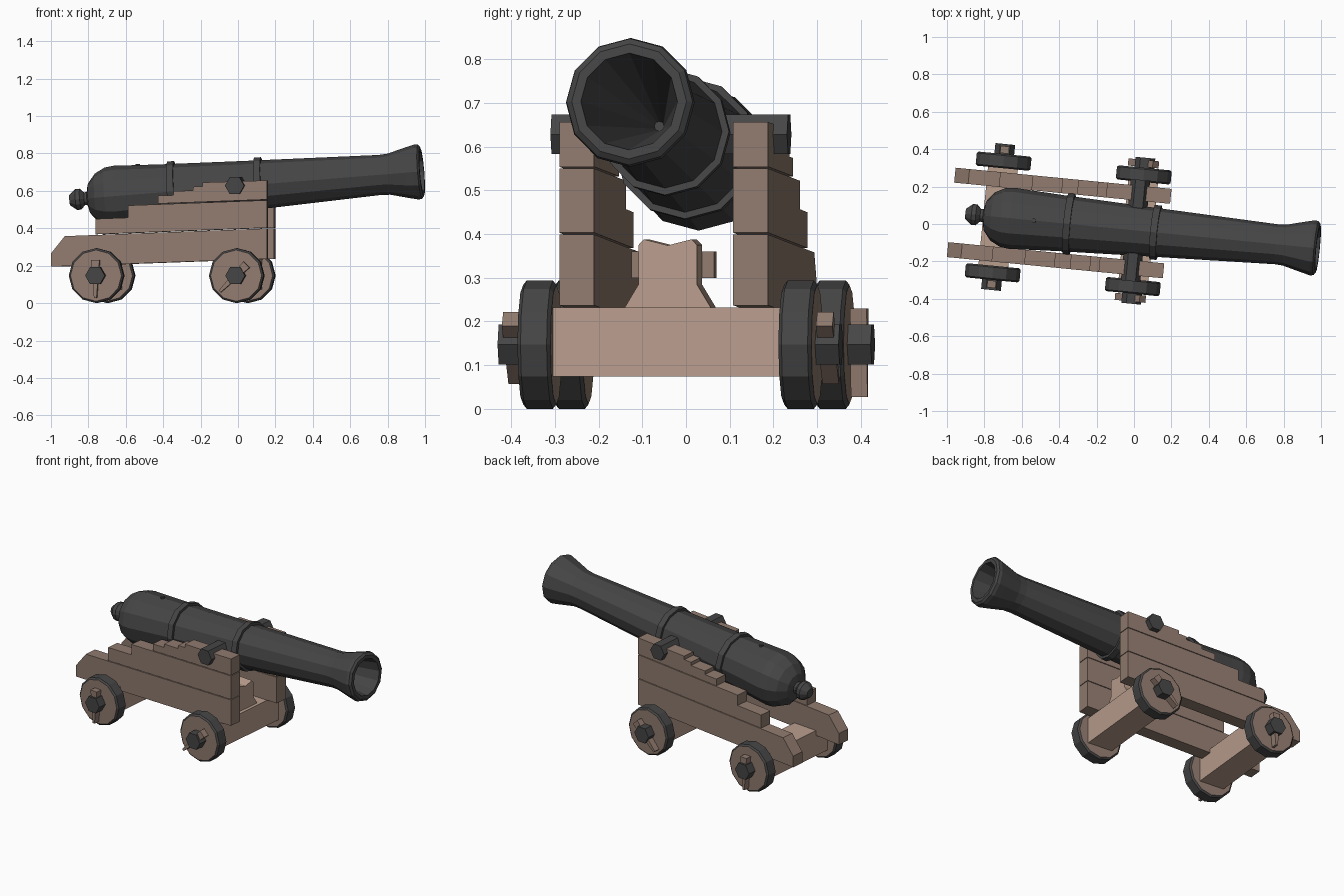
import bpy, bmesh
from math import radians, cos, sin, tau
from mathutils import Matrix

cube = bpy.data.objects.get("Cube")
if cube:
    bpy.data.objects.remove(cube)


def material(name, rgb):
    m = bpy.data.materials.new(name)
    m.use_nodes = True
    m.diffuse_color = (*rgb, 1)
    m.node_tree.nodes["Principled BSDF"].inputs["Base Color"].default_value = (*rgb, 1)
    return m


IRON = material("dark_iron", (0.06, 0.06, 0.06))
WOOD = material("brown_wood", (0.285, 0.2, 0.16))
PALE = material("pale_wood", (0.49, 0.345, 0.27))

# The whole gun is turned slightly on its stand; origin is the front axle
BASE = Matrix.Translation((0.023, -0.036, 0)) @ Matrix.Rotation(radians(-5.6), 4, 'Z')
SIDEWAYS = Matrix.Rotation(radians(90), 4, 'Z')
AXLE_Z = 0.147
FRONT, REAR = 0.0, -0.753


def at(x=0, y=0, z=0):
    return Matrix.Translation((x, y, z))


def finish(name, bm, mats, local):
    bmesh.ops.recalc_face_normals(bm, faces=bm.faces)
    mesh = bpy.data.meshes.new(name)
    bm.to_mesh(mesh)
    bm.free()
    for m in mats:
        mesh.materials.append(m)
    obj = bpy.data.objects.new(name, mesh)
    bpy.context.collection.objects.link(obj)
    obj.matrix_world = BASE @ local
    return obj


def prism(name, outline, y0, y1, mat, local=Matrix()):
    """Extrude an x-z outline from y0 to y1."""
    bm = bmesh.new()
    a, b = ([bm.verts.new((x, y, z)) for x, z in outline] for y in (y0, y1))
    bm.faces.new(a)
    bm.faces.new(b)
    for i in range(len(a)):
        j = (i + 1) % len(a)
        bm.faces.new((a[i], a[j], b[j], b[i]))
    return finish(name, bm, [mat], local)


def box(name, x0, x1, y0, y1, z0, z1, mat, local=Matrix()):
    return prism(name, [(x0, z0), (x1, z0), (x1, z1), (x0, z1)], y0, y1, mat, local)


def lathe(name, profile, sides, mats, local=Matrix()):
    """Spin a (position, radius) profile about the x axis."""
    bm = bmesh.new()
    rings = [[bm.verts.new((s, r * cos(tau * i / sides), r * sin(tau * i / sides)))
              for i in range(sides)] for s, r in profile]
    for a, b in zip(rings, rings[1:]):
        for i in range(sides):
            j = (i + 1) % sides
            bm.faces.new((a[i], a[j], b[j], b[i]))
    bm.faces.new(rings[0])
    bm.faces.new(rings[-1])
    return finish(name, bm, mats, local)


# Barrel: knob, breech, two raised bands, flared muzzle and tapering bore
BARREL = at(-0.01, 0, 0.625) @ Matrix.Rotation(radians(-4.6), 4, 'Y')
barrel_profile = [
    (-0.92, 0.028), (-0.885, 0.056), (-0.862, 0.056), (-0.84, 0.034), (-0.825, 0.036),
    (-0.815, 0.08), (-0.775, 0.13), (-0.72, 0.158), (-0.67, 0.164), (-0.6, 0.16),
    (-0.382, 0.149), (-0.382, 0.163), (-0.345, 0.163), (-0.345, 0.148),
    (0.085, 0.131), (0.085, 0.146), (0.122, 0.146), (0.122, 0.13),
    (0.755, 0.107), (0.8, 0.11), (0.9, 0.136), (0.95, 0.148), (0.968, 0.145),
    (0.978, 0.132), (0.978, 0.111), (0.27, 0.011)]
lathe("barrel", barrel_profile, 12, [IRON], BARREL)
lathe("vent", [(0.14, 0.012), (0.163, 0.012)], 8, [IRON],
      BARREL @ at(-0.54) @ Matrix.Rotation(radians(-90), 4, 'Y'))
lathe("trunnion", [(-0.272, 0.052), (0.272, 0.052)], 6, [IRON],
      at(-0.015, 0, 0.628) @ SIDEWAYS)

# Stepped side cheeks, three planks each
planks = {
    "lower": [(-1.005, 0.195), (0.155, 0.237), (0.155, 0.399), (-0.93, 0.358), (-1.005, 0.265)],
    "middle": [(-0.765, 0.368), (0.155, 0.403), (0.155, 0.55), (-0.59, 0.522),
               (-0.59, 0.457), (-0.765, 0.45)],
    "upper": [(-0.43, 0.532), (0.155, 0.554), (0.155, 0.656), (-0.19, 0.645), (-0.19, 0.624),
              (-0.24, 0.622), (-0.24, 0.602), (-0.345, 0.599), (-0.345, 0.577), (-0.43, 0.574)],
}
for side, sign in (("left", 1), ("right", -1)):
    for level, outline in planks.items():
        prism(f"{side}_cheek_{level}_plank", outline, sign * 0.16, sign * 0.24, WOOD)

# Notched bolster and the cross piece behind it
half = [(0.1, 0.23), (0.067, 0.285), (0.067, 0.375), (0.055, 0.388)]
bolster = half + [(0, 0.374)] + [(-v, z) for v, z in reversed(half)]
prism("bolster", bolster, -0.06, 0.06, PALE, SIDEWAYS)
box("cross_piece", -0.12, -0.06, -0.095, 0.095, 0.3, 0.36, WOOD)

# Axles, wheels, hubs and linchpins
wheel_profile = [(-0.038, 0.137), (-0.03, 0.147), (0.03, 0.147), (0.038, 0.137)]
pin_outline = [(-0.007, -0.12), (0.007, -0.12), (0.023, 0.083), (-0.023, 0.083)]
for end, x, turn in (("front", FRONT, 45), ("rear", REAR, 0)):
    box(f"{end}_axle", x - 0.08, x + 0.08, -0.263, 0.263, 0.074, 0.232, PALE)
    for side, sign in (("left", 1), ("right", -1)):
        hub = at(x, 0, AXLE_Z)
        wheel = lathe(f"{end}_{side}_wheel", wheel_profile, 12, [IRON, WOOD],
                      hub @ at(0, sign * 0.3) @ SIDEWAYS)
        # Wooden discs inside an iron tyre
        for face in wheel.data.polygons:
            face.material_index = int(abs(face.normal.x) > 0.95)
        lathe(f"{end}_{side}_hub", [(0.25, 0.053), (0.392, 0.053)], 6, [IRON],
              hub @ Matrix.Rotation(radians(sign * 90), 4, 'Z'))
        prism(f"{end}_{side}_linchpin", pin_outline, sign * 0.342, sign * 0.38, WOOD,
              hub @ Matrix.Rotation(radians(turn), 4, 'Y'))
